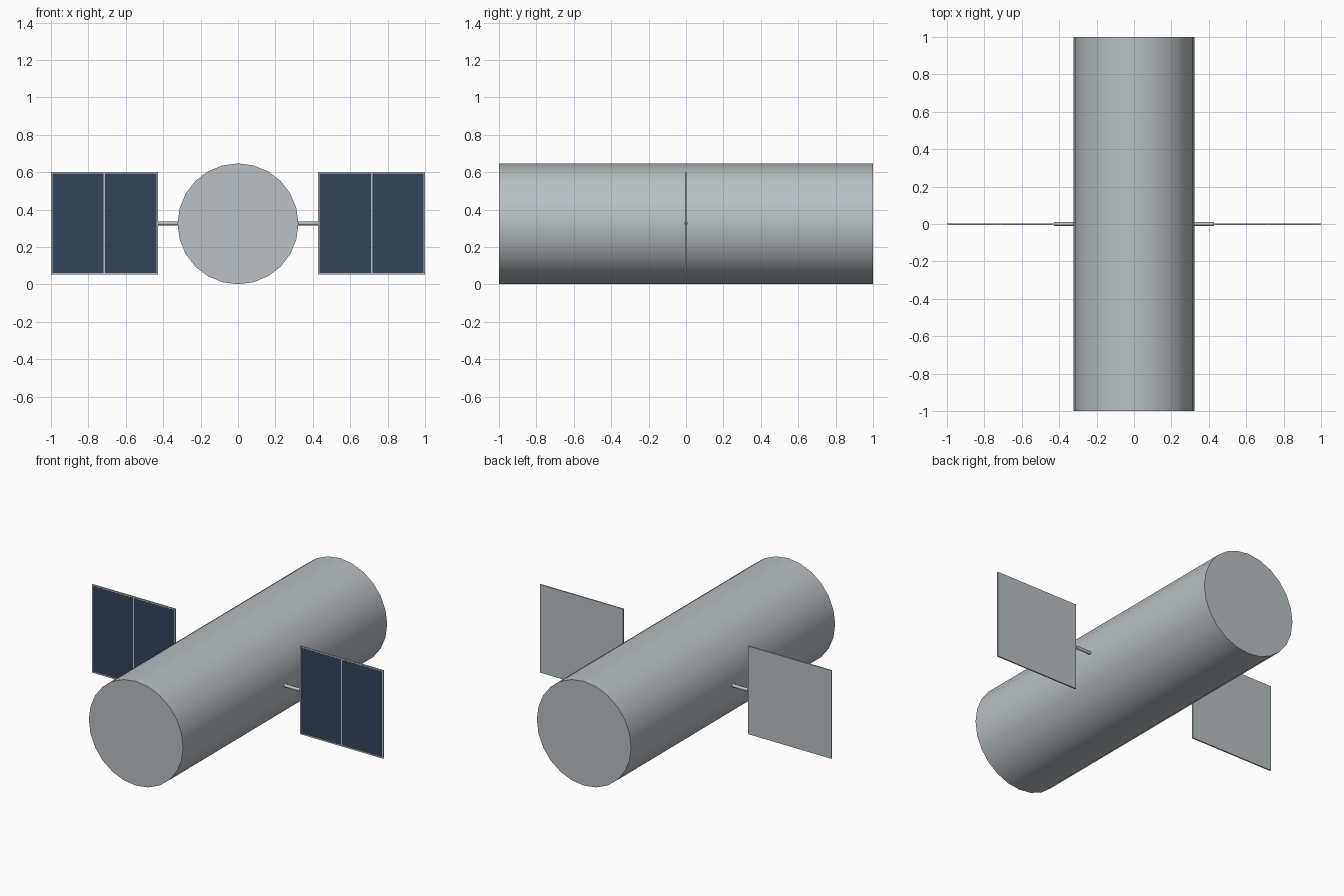
import bpy
from math import radians

cube = bpy.data.objects.get("Cube")
if cube:
    bpy.data.objects.remove(cube, do_unlink=True)

RADIUS = 0.323
CENTRE_Z = 0.324


def material(name, colour):
    mat = bpy.data.materials.new(name)
    mat.use_nodes = True
    mat.diffuse_color = colour
    mat.node_tree.nodes["Principled BSDF"].inputs["Base Color"].default_value = colour
    return mat


metal = material("light grey metal", (0.48, 0.53, 0.55, 1))
solar = material("dark blue cells", (0.034, 0.056, 0.10, 1))


def finish(name, mat):
    obj = bpy.context.object
    obj.name = name
    obj.data.materials.append(mat)
    bpy.ops.object.transform_apply(location=False, rotation=True, scale=True)
    return obj


def box(name, centre, size, mat):
    bpy.ops.mesh.primitive_cube_add(size=1, location=centre)
    bpy.context.object.scale = size
    return finish(name, mat)


def cylinder(name, centre, radius, length, turn, sides):
    bpy.ops.mesh.primitive_cylinder_add(vertices=sides, radius=radius, depth=length,
                                        location=centre, rotation=turn)
    obj = finish(name, metal)
    bpy.ops.object.shade_smooth_by_angle(angle=radians(40))
    return obj


# Main hull, lying along y
cylinder("hull", (0, 0, CENTRE_Z), RADIUS, 2, (radians(90), 0, 0), 24)

INNER, OUTER = 0.428, 1.0
HEIGHT, THICK = 0.546, 0.008
BORDER = 0.008
MID = (INNER + OUTER) / 2
CELL = (OUTER - INNER - 3 * BORDER) / 2

for side, label in ((1, "left"), (-1, "right")):
    # Rod from the hull to the panel edge
    start = RADIUS - 0.02
    cylinder(label + "_rod", (side * (start + INNER) / 2, 0, CENTRE_Z + 0.002), 0.01,
             INNER - start, (0, radians(90), 0), 12)
    # Panel with two cells on its front
    z = CENTRE_Z + 0.003
    box(label + "_panel", (side * MID, 0, z), (OUTER - INNER, THICK, HEIGHT), metal)
    for step, place in ((-1, "inner"), (1, "outer")):
        x = side * (MID + step * (CELL + BORDER) / 2)
        box(f"{label}_{place}_cell", (x, -THICK / 2, z),
            (CELL, 0.002, HEIGHT - 2 * BORDER), solar)
